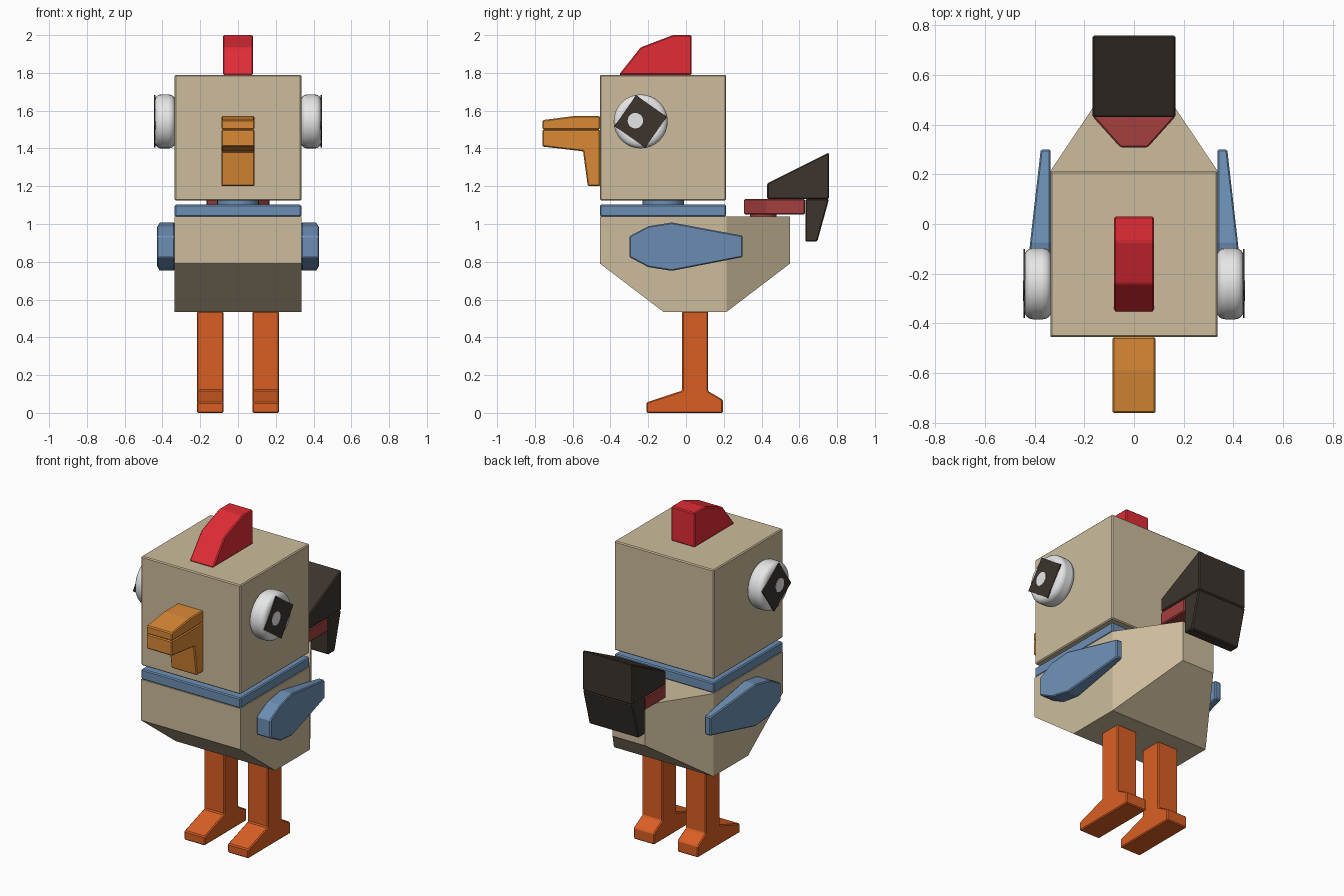
import bpy, bmesh, math
from mathutils import Matrix

if "Cube" in bpy.data.objects:
    bpy.data.objects.remove(bpy.data.objects["Cube"])


def material(name, r, g, b):
    lin = [((c / 255 + 0.055) / 1.055) ** 2.4 for c in (r, g, b)]
    m = bpy.data.materials.new(name)
    m.diffuse_color = (*lin, 1)
    m.use_nodes = True
    m.node_tree.nodes["Principled BSDF"].inputs["Base Color"].default_value = m.diffuse_color
    return m


TAN = material("tan", 204, 188, 156)
BLUE = material("slate blue", 108, 143, 180)
RED = material("bright red", 225, 44, 54)
DARK_RED = material("dark red", 164, 62, 62)
BLACK = material("dark brown", 60, 52, 45)
GOLD = material("golden orange", 218, 137, 54)
ORANGE = material("deep orange", 218, 95, 36)
WHITE = material("white", 240, 240, 240)


def finish(bm, name, mat, bevel=0.006, segments=1, smooth=False):
    bmesh.ops.recalc_face_normals(bm, faces=bm.faces)
    me = bpy.data.meshes.new(name)
    bm.to_mesh(me)
    bm.free()
    me.materials.append(mat)
    ob = bpy.data.objects.new(name, me)
    bpy.context.collection.objects.link(ob)
    if smooth:
        bpy.ops.object.select_all(action='DESELECT')
        ob.select_set(True)
        bpy.context.view_layer.objects.active = ob
        bpy.ops.object.shade_smooth_by_angle(angle=math.radians(40))
    if bevel:
        mod = ob.modifiers.new("Bevel", 'BEVEL')
        mod.width, mod.segments = bevel, segments
        mod.limit_method, mod.angle_limit = 'ANGLE', math.radians(20)
    return ob


def side_profile(name, pts, x0, x1, mat, bevel=0.006, width=None):
    """Extrude a (y, z) profile from x0 to x1; width(y) can reset the x1 side."""
    bm = bmesh.new()
    a = [bm.verts.new((x0, y, z)) for y, z in pts]
    b = [bm.verts.new((width(y) if width else x1, y, z)) for y, z in pts]
    bm.faces.new(a)
    bm.faces.new(b)
    n = len(pts)
    for i in range(n):
        j = (i + 1) % n
        bm.faces.new((a[i], a[j], b[j], b[i]))
    return finish(bm, name, mat, bevel)


def box(name, x, y0, y1, z0, z1, mat):
    return side_profile(name, [(y0, z0), (y1, z0), (y1, z1), (y0, z1)], -x, x, mat)


def cylinder(name, r, depth, loc, mat, axis='Z', bevel=0.0, segments=1, n=32, turn=0):
    bm = bmesh.new()
    bmesh.ops.create_cone(bm, cap_ends=True, segments=n, radius1=r, radius2=r, depth=depth)
    rot = Matrix.Rotation(turn, 4, 'X')
    if axis == 'X':
        rot = rot @ Matrix.Rotation(math.pi / 2, 4, 'Y')
    bmesh.ops.transform(bm, matrix=Matrix.Translation(loc) @ rot, verts=bm.verts)
    return finish(bm, name, mat, bevel, segments, smooth=n > 4)


# Head, neck and collar
box("head", 0.335, -0.455, 0.212, 1.125, 1.79, TAN)
cylinder("neck", 0.11, 0.1, (0, -0.12, 1.10), BLUE)
box("collar", 0.335, -0.455, 0.212, 1.04, 1.102, BLUE)

# Body: boat-shaped profile whose back end narrows
body = side_profile("body", [(-0.455, 1.04), (-0.455, 0.79), (-0.12, 0.535), (0.215, 0.535),
                             (0.215, 1.04)], -0.335, 0.335, TAN, bevel=0)
bm = bmesh.new()
bm.from_mesh(body.data)
back = [f for f in bm.faces if f.normal.y > 0.9]
moved = bmesh.ops.extrude_face_region(bm, geom=back)["geom"]
for v in (g for g in moved if isinstance(g, bmesh.types.BMVert)):
    v.co.x *= 0.11 / 0.335
    v.co.y = 0.55
    v.co.z = max(v.co.z, 0.79)
bmesh.ops.delete(bm, geom=[f for f in back if f.is_valid], context='FACES_ONLY')
bmesh.ops.recalc_face_normals(bm, faces=bm.faces)
bm.to_mesh(body.data)
bm.free()

# Comb
side_profile("comb", [(-0.355, 1.79), (-0.24, 1.935), (-0.07, 2.0), (0.03, 2.0), (0.03, 1.79)],
             -0.08, 0.08, RED)

# Beak and wattle
side_profile("upper_beak", [(-0.455, 1.5), (-0.76, 1.5), (-0.76, 1.55), (-0.59, 1.572),
                            (-0.455, 1.572)], -0.087, 0.087, GOLD)
side_profile("lower_beak", [(-0.455, 1.5), (-0.76, 1.5), (-0.76, 1.41), (-0.545, 1.385),
                            (-0.52, 1.2), (-0.455, 1.2)], -0.087, 0.087, GOLD)

# Tail: tapered plate on a stud, sloped upper feather, hanging lower feather
cylinder("tail_stud", 0.07, 0.03, (0, 0.408, 1.045), DARK_RED)
bm = bmesh.new()
outline = [(-0.165, 0.63), (-0.165, 0.43), (-0.055, 0.308), (0.055, 0.308), (0.165, 0.43), (0.165, 0.63)]
plate = bm.faces.new([bm.verts.new((x, y, 1.05)) for x, y in outline])
top = bmesh.ops.extrude_face_region(bm, geom=[plate])["geom"]
for v in (g for g in top if isinstance(g, bmesh.types.BMVert)):
    v.co.z = 1.132
if not plate.is_valid or len(bm.faces) < 8:
    bm.faces.new([v for v in bm.verts if v.co.z < 1.1])
finish(bm, "tail_plate", DARK_RED)
side_profile("upper_tail", [(0.43, 1.132), (0.43, 1.215), (0.757, 1.378), (0.757, 1.132)],
             -0.167, 0.167, BLACK)
side_profile("lower_tail", [(0.632, 1.132), (0.757, 1.132), (0.695, 0.907), (0.632, 0.907)],
             -0.167, 0.167, BLACK)

# Paired parts
for side, s in (("right", 1), ("left", -1)):
    # Wing, thinning toward its tip
    side_profile(side + "_wing",
                 [(-0.3, 0.935), (-0.2, 0.988), (-0.075, 1.008), (0.3, 0.938), (0.3, 0.825),
                  (-0.075, 0.752), (-0.2, 0.772), (-0.3, 0.825)],
                 s * 0.335, 0, BLUE,
                 width=lambda y: s * min(0.43, 0.375 + (0.3 - y) * 0.115))
    # Leg with foot
    side_profile(side + "_leg",
                 [(-0.21, 0), (-0.21, 0.055), (-0.02, 0.118), (-0.02, 0.537), (0.117, 0.537),
                  (0.117, 0.115), (0.195, 0.07), (0.195, 0)], s * 0.077, s * 0.217, ORANGE)
    # Eye disc, square pupil and highlight
    cylinder(side + "_eye", 0.143, 0.107, (s * 0.3865, -0.24, 1.543), WHITE, 'X', 0.032, 4)
    cylinder(side + "_pupil", 0.141, 0.006, (s * 0.441, -0.24, 1.543), BLACK, 'X',
             n=4, turn=math.radians(10))
    cylinder(side + "_eye_highlight", 0.041, 0.006, (s * 0.4425, -0.268, 1.547), WHITE, 'X', n=24)
